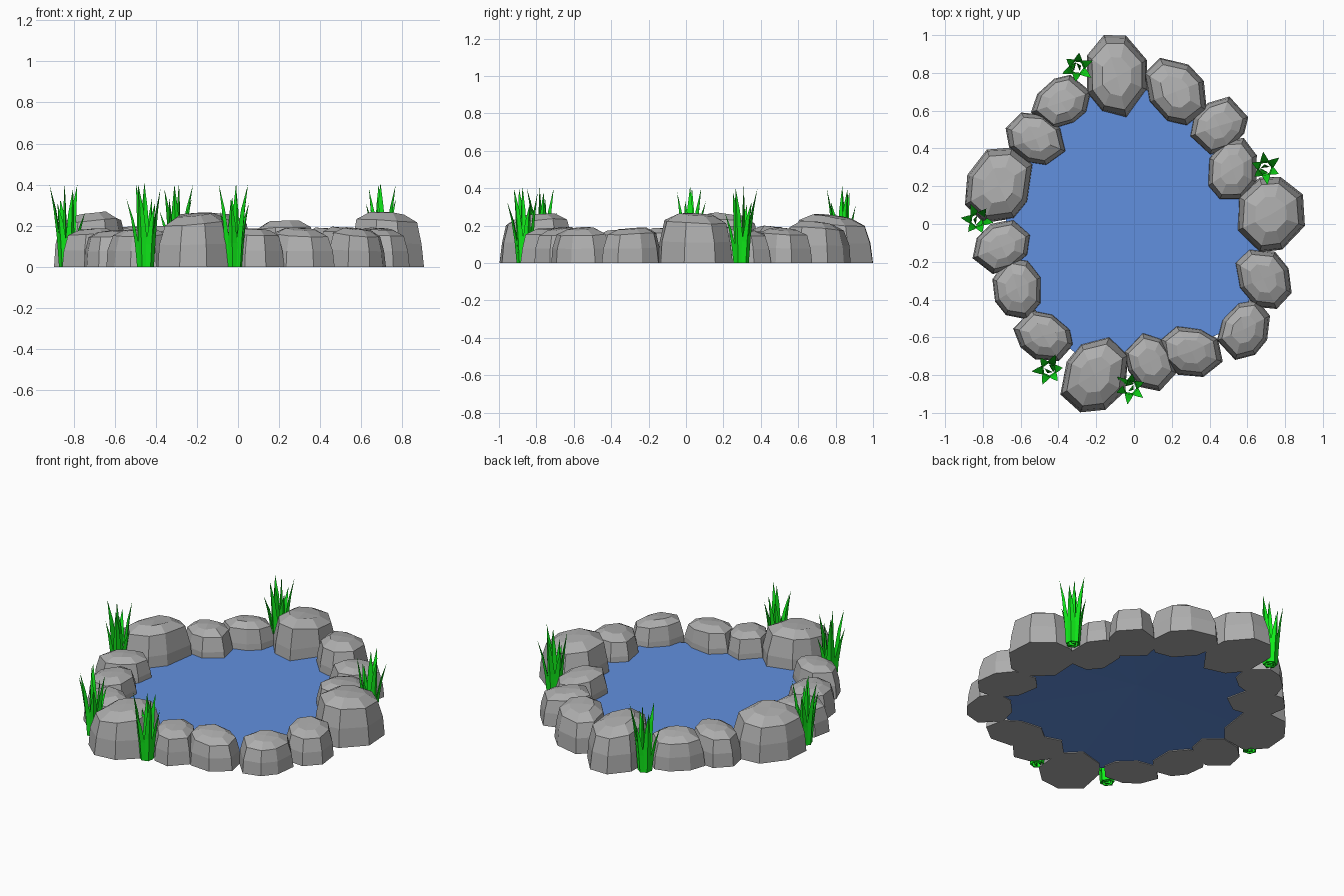
import bpy, bmesh, math, random
from mathutils import Vector

if "Cube" in bpy.data.objects:
    bpy.data.objects.remove(bpy.data.objects["Cube"])

random.seed(11)


def material(name, rgb):
    m = bpy.data.materials.new(name)
    m.diffuse_color = (*rgb, 1)
    m.use_nodes = True
    m.node_tree.nodes["Principled BSDF"].inputs["Base Color"].default_value = m.diffuse_color
    return m


def finish(bm, name, mat):
    bmesh.ops.recalc_face_normals(bm, faces=bm.faces)
    mesh = bpy.data.meshes.new(name)
    bm.to_mesh(mesh)
    bm.free()
    mesh.materials.append(mat)
    ob = bpy.data.objects.new(name, mesh)
    bpy.context.collection.objects.link(ob)


def bridge(bm, a, b):
    n = len(a)
    for i in range(n):
        bm.faces.new((a[i], a[(i + 1) % n], b[(i + 1) % n], b[i]))


def fan(bm, ring, tip, step=1):
    n = len(ring)
    for i in range(0, n, step):
        bm.faces.new([ring[(i + k) % n] for k in range(step + 1)] + [tip])


stone = material("stone_grey", (.42, .42, .42))
water = material("water_blue", (.12, .28, .74))
green = material("grass_green", (.005, .85, .01))


# Faceted rock: eight-sided rings fitted to a footprint, with a tilted top
def rock(name, cx, cy, w, d, h, skew, sides=8):
    bm = bmesh.new()
    outline = []
    for i in range(sides):
        a = math.tau * (i + .5 + random.uniform(-.16, .16)) / sides
        r = (1 + skew * math.sin(2 * a)) * random.uniform(.97, 1.05)
        outline.append((r * math.cos(a), r * math.sin(a)))
    xs, ys = zip(*outline)
    fit = [((x - min(xs)) / (max(xs) - min(xs)) - .5,
            (y - min(ys)) / (max(ys) - min(ys)) - .5) for x, y in outline]
    # the top falls slightly towards the outside of the pond
    away = Vector((cx, cy)).normalized() * .14
    away += Vector((random.uniform(-.1, .1), random.uniform(-.1, .1)))
    rings = []
    for scale, z in ((1, 0), (.97, .42), (.83, .82), (.48, .96)):
        j = .04 if z else 0
        ring = []
        for x, y in fit:
            s = scale * (1 - random.uniform(0, j))
            tilt = 1 - z * s * (x * away.x + y * away.y)
            ring.append(bm.verts.new((cx + x * s * w, cy + y * s * d,
                                      h * z * tilt * (1 + random.uniform(-j, j) / 2))))
        rings.append(ring)
    bm.faces.new(rings[0])
    for a, b in zip(rings, rings[1:]):
        bridge(bm, a, b)
    fan(bm, rings[-1], bm.verts.new((cx, cy, h * .985)), 2)
    finish(bm, name, stone)


# Rocks clockwise from the back: centre, footprint, height, skew
rocks = [
    (-.09, .78, .32, .44, .26, -.03), (.22, .70, .33, .36, .225, -.13),
    (.45, .52, .31, .31, .19, .13), (.52, .29, .26, .33, .19, .04),
    (.725, .05, .36, .40, .27, .04), (.685, -.29, .30, .32, .19, -.12),
    (.58, -.56, .28, .32, .19, .12), (.305, -.675, .33, .27, .19, -.08),
    (.085, -.73, .28, .31, .19, -.12), (-.21, -.797, .36, .40, .265, .10),
    (-.48, -.59, .32, .27, .19, -.12), (-.62, -.34, .26, .33, .18, -.03),
    (-.70, -.12, .31, .29, .19, .13), (-.715, .205, .36, .40, .265, .10),
    (-.52, .45, .32, .28, .20, -.12), (-.385, .645, .32, .29, .20, .13),
]
for i, r in enumerate(rocks):
    rock(f"rock_{i + 1:02d}", *r)

# Water: flat surface tucked under the rocks, faceted underside near the ground
bm = bmesh.new()
top, bottom = ([bm.verts.new((r[0] * .96, r[1] * .96, z)) for r in rocks]
               for z in (.05, .004))
bm.faces.new(top)
bridge(bm, bottom, top)
fan(bm, bottom, bm.verts.new((.1, .15, .02)))
finish(bm, "water", water)


# Grass tufts: pointed three-sided blades curving outwards
def tuft(name, cx, cy, turn):
    bm = bmesh.new()
    blades = [(.41, .004, .01, 0), (.34, .012, .025, 2.5)] + [
        (h, .028, lean, math.tau * k / 6) for k, (h, lean) in enumerate(
            ((.40, .06), (.31, .05), (.38, .045), (.27, .06), (.40, .05), (.33, .065)))]
    for h, r0, lean, angle in blades:
        a = turn + angle
        out = Vector((math.cos(a), math.sin(a), 0))
        side = Vector((-out.y, out.x, 0))
        rings = []
        for t, half in ((0, .019), (.35, .023), (.7, .015)):
            c = Vector((cx, cy, h * t)) + out * (r0 + lean * t * t)
            rings.append([bm.verts.new(c - side * half),
                          bm.verts.new(c + out * half * .7),
                          bm.verts.new(c + side * half)])
        bm.faces.new(rings[0])
        for p, q in zip(rings, rings[1:]):
            bridge(bm, p, q)
        fan(bm, rings[-1], bm.verts.new(Vector((cx, cy, h)) + out * (r0 + lean)))
    finish(bm, name, green)


for i, (x, y) in enumerate([(-.30, .83), (.695, .295), (-.83, .02),
                            (-.45, -.77), (-.02, -.865)]):
    tuft(f"grass_tuft_{i + 1}", x, y, .4 + i * 1.3)
